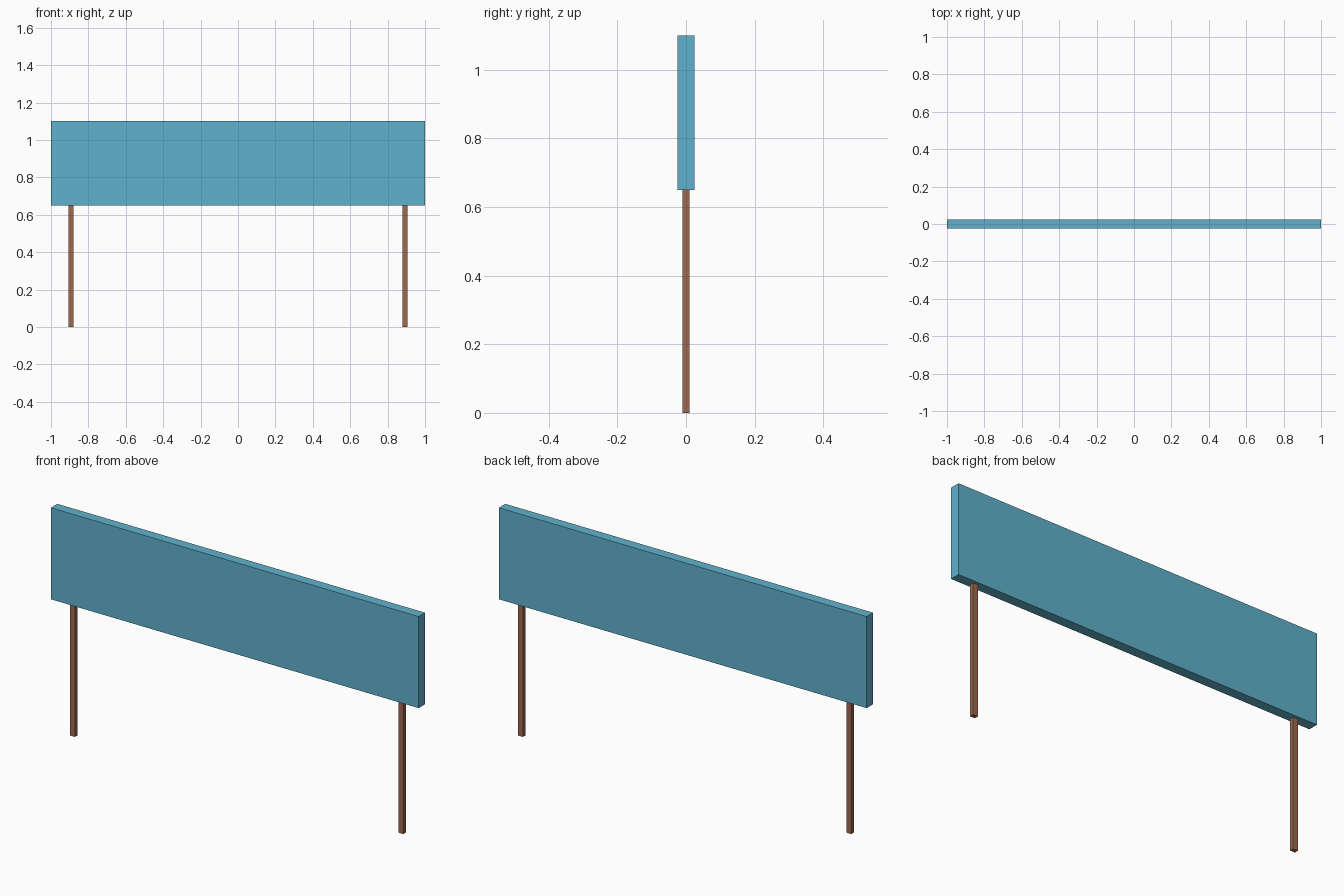
import bpy
import bmesh
from mathutils import Vector

if "Cube" in bpy.data.objects:
    bpy.data.objects.remove(bpy.data.objects["Cube"])


def material(name, color):
    m = bpy.data.materials.new(name)
    m.diffuse_color = (*color, 1.0)
    m.use_nodes = True
    m.node_tree.nodes["Principled BSDF"].inputs["Base Color"].default_value = m.diffuse_color
    return m


def box(name, low, high, mat):
    """Axis-aligned box between two corners."""
    low, high = Vector(low), Vector(high)
    bm = bmesh.new()
    bmesh.ops.create_cube(bm, size=1.0)
    bmesh.ops.scale(bm, vec=high - low, verts=bm.verts)
    mesh = bpy.data.meshes.new(name)
    bm.to_mesh(mesh)
    bm.free()
    mesh.materials.append(mat)
    obj = bpy.data.objects.new(name, mesh)
    obj.location = (low + high) / 2
    bpy.context.collection.objects.link(obj)
    return obj


blue = material("sky blue panel", (0.117, 0.445, 0.610))
brown = material("brown post", (0.35, 0.14, 0.08))

# Wide sign panel
box("sign_panel", (-1.0, -0.025, 0.65), (1.0, 0.025, 1.10), blue)

# Two slim posts, mirrored left and right
POST_X, HALF_W, HALF_D = 0.893, 0.013, 0.010
for side, name in ((-1, "left_post"), (1, "right_post")):
    x = side * POST_X
    box(name, (x - HALF_W, -HALF_D, 0.0), (x + HALF_W, HALF_D, 0.65), brown)
